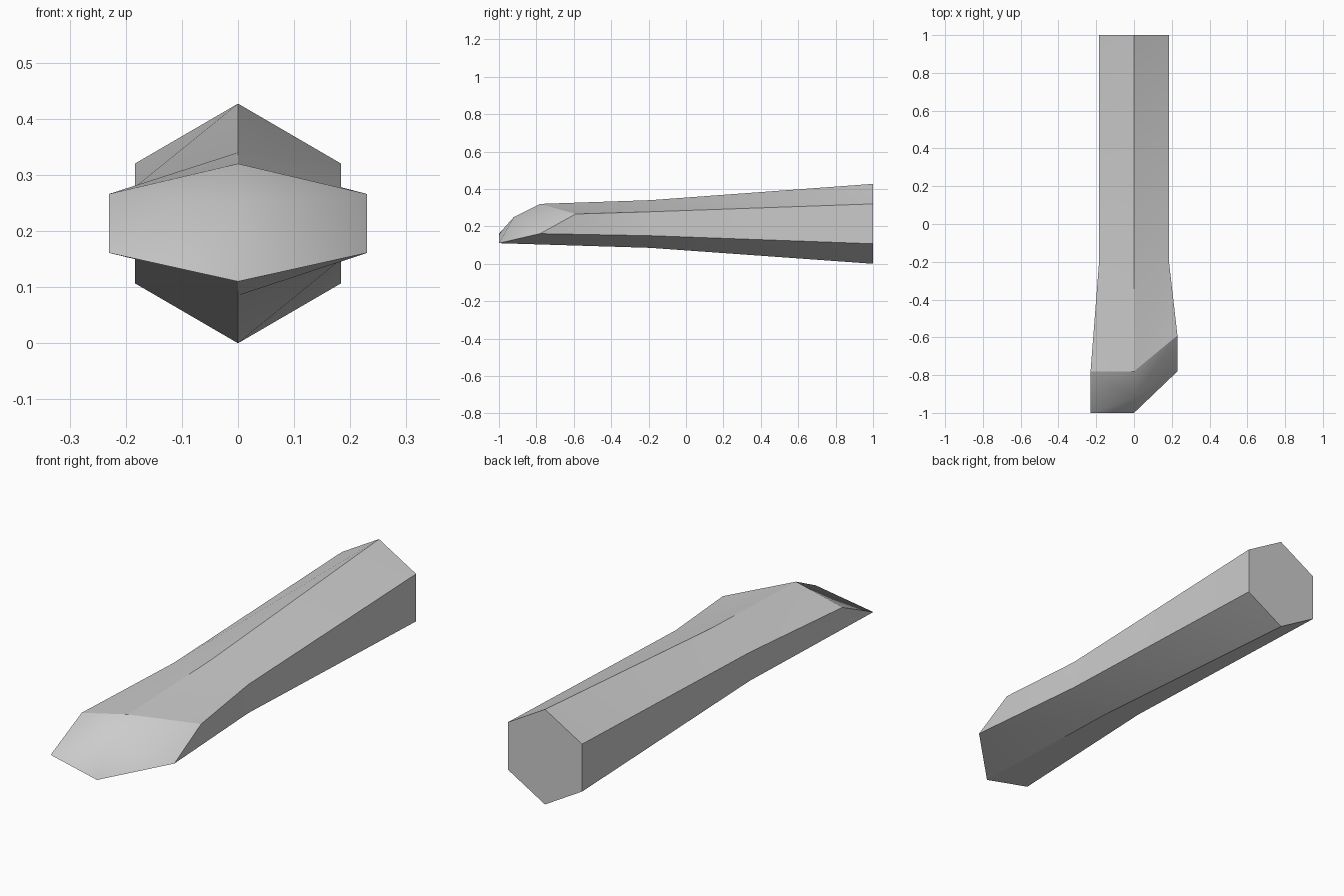
import bpy, bmesh, math

cube = bpy.data.objects.get("Cube")
if cube:
    bpy.data.objects.remove(cube, do_unlink=True)

grey = bpy.data.materials.new("plain_grey")
grey.use_nodes = True
colour = (0.6, 0.6, 0.6, 1)
grey.diffuse_color = colour
grey.node_tree.nodes["Principled BSDF"].inputs["Base Color"].default_value = colour

bm = bmesh.new()


def hex_ring(width, top, upper, lower, bottom, ys):
    """Six-sided section: top, left pair, bottom, right pair."""
    xs = (0, -width, -width, 0, width, width)
    zs = (top, upper, lower, bottom, lower, upper)
    return [bm.verts.new(p) for p in zip(xs, ys, zs)]


# Shaft sections from the wide back end to the slanted front end
back = hex_ring(0.184, 0.427, 0.32, 0.107, 0, [1] * 6)
waist = hex_ring(0.184, 0.34, 0.278, 0.15, 0.085, [-0.19] * 6)
front = hex_ring(0.23, 0.32, 0.266, 0.161, 0.11,
                 (-0.78, -0.78, -1, -1, -0.78, -0.59))

# Shaft sides, split along consistent diagonals
for a, b in ((back, waist), (waist, front)):
    for i in range(6):
        j = (i + 1) % 6
        bm.faces.new((a[i], a[j], b[j]))
        bm.faces.new((a[i], b[j], b[i]))
bm.faces.new(back)

# Bulging front facet, fanned around a raised centre point
peak = bm.verts.new((0, -0.92, 0.25))
facet = {bm.faces.new((front[i], front[(i + 1) % 6], peak)) for i in range(6)}

# Smooth facet with a crisp rim; the rest keeps its hard corners
bmesh.ops.recalc_face_normals(bm, faces=bm.faces)
for f in bm.faces:
    f.smooth = True
for e in bm.edges:
    inside = sum(f in facet for f in e.link_faces)
    e.smooth = inside == 2 or (inside == 0 and e.calc_face_angle() < math.radians(30))

mesh = bpy.data.meshes.new("hexagonal_shaft")
bm.to_mesh(mesh)
bm.free()
mesh.materials.append(grey)
shaft = bpy.data.objects.new("hexagonal_shaft", mesh)
bpy.context.collection.objects.link(shaft)
